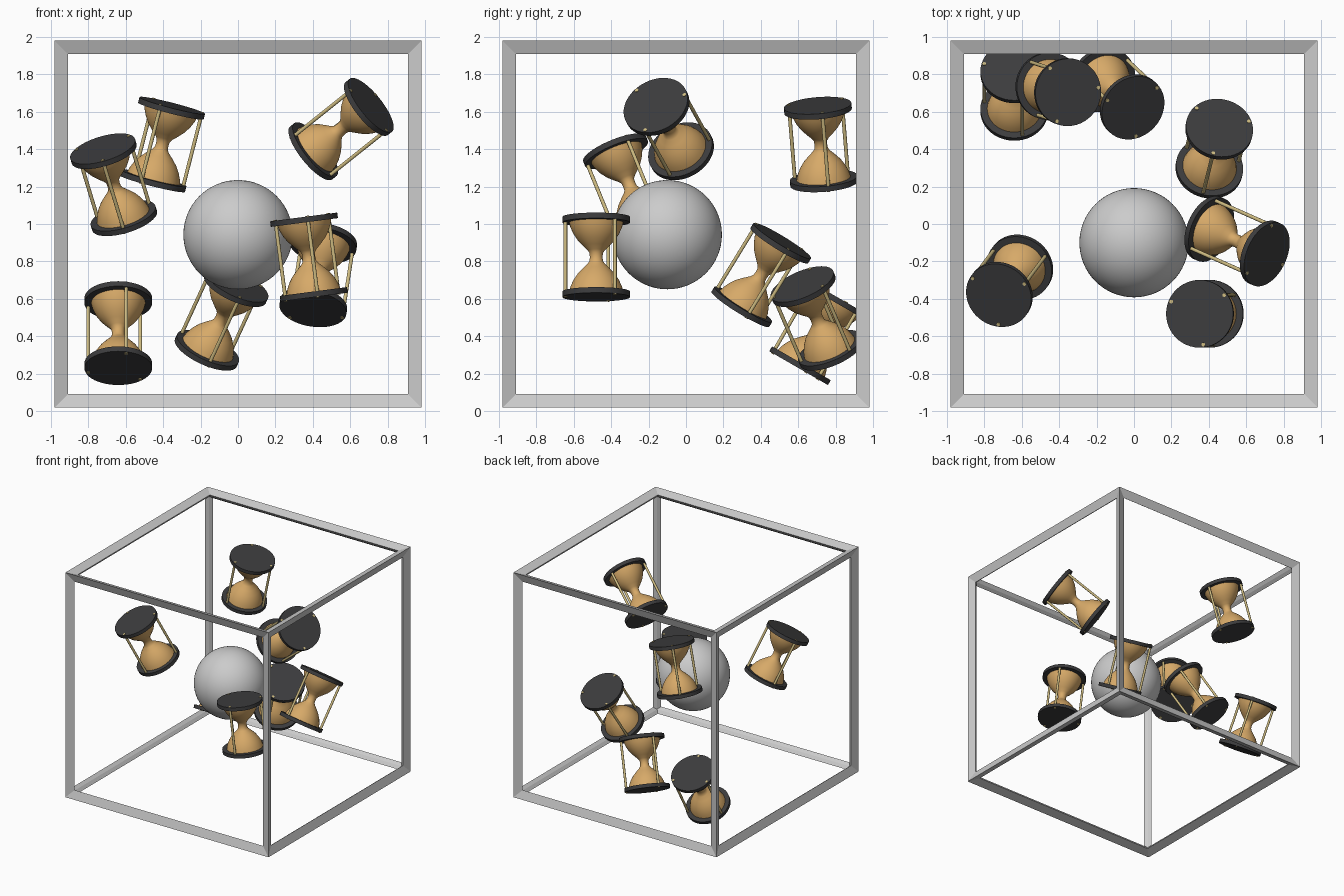
import bpy, bmesh
from math import cos, sin, pi, radians
from mathutils import Vector, Matrix

if "Cube" in bpy.data.objects:
    bpy.data.objects.remove(bpy.data.objects["Cube"])


def material(name, rgb):
    m = bpy.data.materials.new(name)
    m.diffuse_color = (*rgb, 1)
    m.use_nodes = True
    m.node_tree.nodes["Principled BSDF"].inputs["Base Color"].default_value = m.diffuse_color
    return m


DARK = material("dark_wood", (0.045, 0.045, 0.047))
SAND = material("sand", (0.68, 0.40, 0.14))
BRASS = material("brass", (0.62, 0.50, 0.22))


def make_object(name, bm, mat=None, matrix=None, smooth=True):
    bmesh.ops.recalc_face_normals(bm, faces=bm.faces)
    for f in bm.faces:
        f.smooth = smooth
    mesh = bpy.data.meshes.new(name)
    bm.to_mesh(mesh)
    bm.free()
    if smooth:
        mesh.set_sharp_from_angle(angle=radians(35))
    if mat:
        mesh.materials.append(mat)
    ob = bpy.data.objects.new(name, mesh)
    bpy.context.collection.objects.link(ob)
    if matrix:
        ob.matrix_world = matrix
    return ob


def add_cylinder(bm, radius, depth, loc, segments):
    bmesh.ops.create_cone(bm, cap_ends=True, segments=segments, radius1=radius,
                          radius2=radius, depth=depth, matrix=Matrix.Translation(loc))


# Cube frame: diamond-section edges from a wireframe modifier
bm = bmesh.new()
bmesh.ops.create_cube(bm, size=1.91, matrix=Matrix.Translation((0, 0, 1)))
frame = make_object("cube_frame", bm, smooth=False)
wire = frame.modifiers.new("edges", 'WIREFRAME')
wire.thickness = 0.09
wire.offset = 0
wire.use_even_offset = True

# Central ball
bm = bmesh.new()
bmesh.ops.create_uvsphere(bm, u_segments=64, v_segments=32, radius=0.292,
                          matrix=Matrix.Translation((0, -0.1, 0.943)))
make_object("central_ball", bm)

# Hourglass: upper half of the bulb profile (radius, height), mirrored below
HALF = [(0.036, 0.022), (0.046, 0.037), (0.072, 0.062), (0.100, 0.092),
        (0.122, 0.125), (0.138, 0.160), (0.146, 0.190)]
PROFILE = [(r, -z) for r, z in reversed(HALF)] + [(0.034, 0)] + HALF
DISC_R, DISC_T, SPAN, ROD_R = 0.181, 0.03, 0.402, 0.010


def hourglass(i, top, bottom, rod_angle):
    top, bottom = Vector(top), Vector(bottom)
    axis = (top - bottom).normalized()
    # direction of the first rod, given as its angle in the top view
    dx, dy = cos(radians(rod_angle)), sin(radians(rod_angle))
    ref = Vector((dx, dy, -(axis.x * dx + axis.y * dy) / axis.z)).normalized()
    side = axis.cross(ref)
    mat = Matrix((ref, side, axis)).transposed().to_4x4()
    mat.translation = (top + bottom) / 2

    # end discs
    bm = bmesh.new()
    for s in (-1, 1):
        add_cylinder(bm, DISC_R, DISC_T, (0, 0, s * SPAN / 2), 48)
    make_object(f"hourglass_{i}_discs", bm, DARK, mat)

    # bulb
    bm = bmesh.new()
    verts = [bm.verts.new((r, 0, z)) for r, z in PROFILE]
    edges = [bm.edges.new(p) for p in zip(verts, verts[1:])]
    bmesh.ops.spin(bm, geom=verts + edges, cent=(0, 0, 0), axis=(0, 0, 1),
                   angle=2 * pi, steps=48, use_merge=True)
    bmesh.ops.remove_doubles(bm, verts=bm.verts, dist=1e-5)
    make_object(f"hourglass_{i}_bulb", bm, SAND, mat)

    # three rods
    bm = bmesh.new()
    for k in range(3):
        a = k * 2 * pi / 3
        add_cylinder(bm, ROD_R, SPAN + DISC_T + 0.008, (0.166 * cos(a), 0.166 * sin(a), 0), 12)
    make_object(f"hourglass_{i}_rods", bm, BRASS, mat)


HOURGLASSES = [
    ((-0.355, 0.705, 1.62), (-0.455, 0.737, 1.23), 9),
    ((-0.72, -0.377, 1.39), (-0.61, -0.23, 1.03), 270),
    ((0.698, -0.157, 1.625), (0.404, -0.027, 1.39), 81),
    ((-0.64, 0.81, 0.59), (-0.64, 0.61, 0.243), 287),
    ((-0.01, 0.626, 0.665), (-0.166, 0.772, 0.325), 275),
    ((0.353, -0.48, 1.022), (0.405, -0.48, 0.625), 277),
    ((0.455, 0.505, 0.895), (0.403, 0.30, 0.56), 256),
]
for i, spec in enumerate(HOURGLASSES, 1):
    hourglass(i, *spec)
